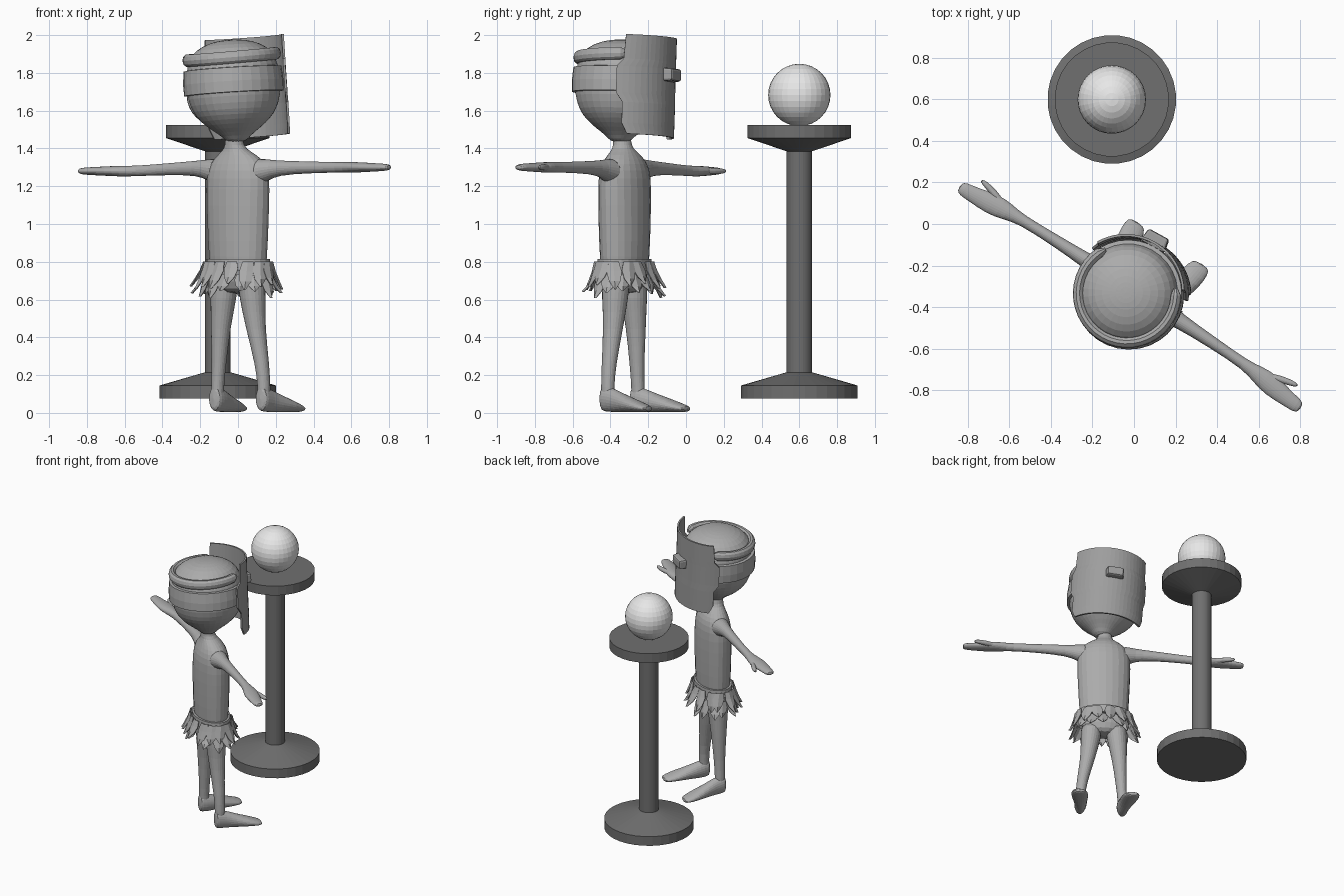
import bpy, bmesh, math, random
from mathutils import Matrix, Vector

if "Cube" in bpy.data.objects:
    bpy.data.objects.remove(bpy.data.objects["Cube"])
random.seed(4)


def material(name, v):
    m = bpy.data.materials.new(name)
    m.diffuse_color = (v, v, v, 1)
    m.use_nodes = True
    m.node_tree.nodes["Principled BSDF"].inputs["Base Color"].default_value = m.diffuse_color
    return m


SKIN = material("mid grey", 0.41)
SHIELD = material("shield grey", 0.34)
STONE = material("dark grey", 0.16)
PALE = material("pale grey", 0.8)

# figure stands turned; local +y is its forward direction
FIGURE = Matrix.Translation((0, -0.325, 0)) @ Matrix.Rotation(math.radians(-33), 4, 'Z')
# head leans a little sideways about its own pivot
HEAD = (FIGURE @ Matrix.Translation((-0.01, -0.025, 1.7))
        @ Matrix.Rotation(math.radians(4), 4, 'Z') @ Matrix.Rotation(math.radians(-4), 4, 'Y')
        @ Matrix.Translation((0, 0, -1.7)))


def finish(name, bm, mat, matrix=Matrix(), subsurf=0, solid=0.0):
    bmesh.ops.recalc_face_normals(bm, faces=bm.faces[:])
    me = bpy.data.meshes.new(name)
    bm.to_mesh(me)
    bm.free()
    me.materials.append(mat)
    ob = bpy.data.objects.new(name, me)
    bpy.context.collection.objects.link(ob)
    ob.matrix_world = matrix
    if solid:
        mod = ob.modifiers.new("thickness", 'SOLIDIFY')
        mod.thickness = solid
        mod.offset = 0
    if subsurf:
        mod = ob.modifiers.new("round", 'SUBSURF')
        mod.levels = mod.render_levels = subsurf
    return ob


def loft(name, axis, rings, mat, matrix=FIGURE, n=12, subsurf=1, caps=True):
    """Skin elliptical rings (x, y, z, half_a, half_b) set across an axis."""
    bm = bmesh.new()
    loops = []
    for x, y, z, a, b in rings:
        loop = []
        for i in range(n):
            t = 2 * math.pi * (i + 0.5) / n
            c, s = a * math.cos(t), b * math.sin(t)
            p = {'z': (x + c, y + s, z), 'x': (x, y + c, z + s), 'y': (x + c, y, z + s)}[axis]
            loop.append(bm.verts.new(p))
        loops.append(loop)
    for A, B in zip(loops, loops[1:]):
        for i in range(n):
            j = (i + 1) % n
            bm.faces.new((A[i], A[j], B[j], B[i]))
    if caps:
        bm.faces.new(loops[0])
        bm.faces.new(loops[-1])
    return finish(name, bm, mat, matrix, subsurf)


def lathe(name, profile, mat, matrix, n, subsurf=0):
    return loft(name, 'z', [(0, 0, z, r, r) for r, z in profile], mat, matrix, n, subsurf)


# pedestal and ball
SPOT = Matrix.Translation((-0.107, 0.6, 0))
lathe("pedestal", [(0.31, 0.075), (0.31, 0.145), (0.068, 0.215), (0.068, 1.385),
                   (0.275, 1.455), (0.275, 1.525)], STONE, SPOT, 32)
bm = bmesh.new()
bmesh.ops.create_uvsphere(bm, u_segments=32, v_segments=16, radius=0.165)
finish("ball", bm, PALE, SPOT @ Matrix.Translation((0, 0, 1.683)))

# torso with neck
loft("torso", 'z', [
    (0, 0, 0.63, 0.10, 0.06), (0, 0, 0.68, 0.165, 0.10), (0, 0, 0.82, 0.178, 0.117),
    (0, 0, 1.0, 0.187, 0.122), (0, 0, 1.2, 0.196, 0.122), (0, 0, 1.29, 0.188, 0.113),
    (0, 0, 1.345, 0.15, 0.09), (-0.005, -0.01, 1.385, 0.085, 0.065),
    (-0.01, -0.02, 1.41, 0.05, 0.05), (-0.01, -0.025, 1.48, 0.05, 0.05)], SKIN)

for s, side in ((-1, "left"), (1, "right")):
    dz = -0.02 if s < 0 else 0.0
    # arm running into a flat hand
    loft(side + "_arm", 'x', [
        (s * 0.10, 0, 1.27, 0.085, 0.085), (s * 0.18, 0, 1.285, 0.055, 0.06),
        (s * 0.25, 0, 1.297, 0.038, 0.04), (s * 0.45, 0, 1.3 + dz / 2, 0.03, 0.032),
        (s * 0.65, -0.005, 1.3 + dz, 0.025, 0.028), (s * 0.72, -0.01, 1.3 + dz, 0.045, 0.03),
        (s * 0.80, -0.018, 1.3 + dz, 0.057, 0.027), (s * 0.90, -0.03, 1.3 + dz, 0.040, 0.022),
        (s * 0.96, -0.034, 1.3 + dz, 0.036, 0.019), (s * 0.98, -0.034, 1.3 + dz, 0.022, 0.012)], SKIN)
    loft(side + "_thumb", 'x', [
        (s * 0.74, 0.0, 1.3 + dz, 0.02, 0.018), (s * 0.82, 0.03, 1.3 + dz, 0.02, 0.019),
        (s * 0.88, 0.044, 1.3 + dz, 0.016, 0.016), (s * 0.91, 0.048, 1.3 + dz, 0.008, 0.009)],
        SKIN, n=8)
    # leg
    ax = 0.165 if s > 0 else 0.13
    loft(side + "_leg", 'z', [
        (s * 0.085, 0, 0.72, 0.08, 0.085), (s * 0.09, 0, 0.62, 0.073, 0.073),
        (s * 0.11, 0, 0.45, 0.053, 0.055), (s * (ax - 0.01), 0, 0.25, 0.038, 0.04),
        (s * ax, 0, 0.13, 0.034, 0.036), (s * ax, 0, 0.05, 0.036, 0.04)], SKIN)
    # foot, sloping from ankle to broad toe
    loft(side + "_foot", 'y', [
        (s * ax, -0.04, 0.075, 0.03, 0.062), (s * ax, -0.02, 0.075, 0.042, 0.07),
        (s * ax, 0.035, 0.068, 0.045, 0.066), (s * (ax + 0.012), 0.10, 0.054, 0.05, 0.052),
        (s * (ax + 0.026), 0.19, 0.038, 0.064, 0.036), (s * (ax + 0.036), 0.265, 0.024, 0.057, 0.021),
        (s * (ax + 0.038), 0.29, 0.021, 0.038, 0.014)], SKIN)

# leaf skirt: waistband and two layers of curved leaves
loft("waistband", 'z', [(0, 0, z, a, b) for z, a, b in
                        ((0.755, 0.186, 0.125), (0.815, 0.184, 0.123))], SKIN, n=24, subsurf=0)
bm = bmesh.new()
for top, drop, count, flare in ((0.80, 0.13, 15, 0.055), (0.735, 0.11, 15, 0.045)):
    for i in range(count):
        t = 2 * math.pi * (i + random.uniform(-0.2, 0.2) + (0.5 if top < 0.78 else 0)) / count
        base = Vector((0.183 * math.cos(t), 0.122 * math.sin(t), top))
        out = Vector((math.cos(t) * 0.122, math.sin(t) * 0.183, 0)).normalized()
        across = Vector((-out.y, out.x, 0))
        o, d = flare * random.uniform(0.6, 1.5), drop * random.uniform(0.8, 1.15)
        lean = random.uniform(-0.025, 0.025)
        rows = []
        for u, w in ((0, 0.028), (0.35, 0.04), (0.7, 0.03), (1, 0.003)):
            mid = base + out * (0.006 + o * u ** 1.3) + across * lean * u - Vector((0, 0, d * u))
            rows.append([bm.verts.new(mid + across * w * k + out * (0.01 * (1 - abs(k))))
                         for k in (-1, 0, 1)])
        for A, B in zip(rows, rows[1:]):
            for k in (0, 1):
                bm.faces.new((A[k], A[k + 1], B[k + 1], B[k]))
finish("leaf_skirt", bm, SKIN, FIGURE, solid=0.006)

# head
lathe("head", [(0.05, 1.43), (0.075, 1.465), (0.135, 1.505), (0.19, 1.55), (0.228, 1.6),
               (0.252, 1.67), (0.258, 1.75), (0.248, 1.84), (0.222, 1.905),
               (0.16, 1.95), (0.08, 1.972), (0.02, 1.976)], SKIN, HEAD, 16, 1)
# broad head wrap
lathe("head_wrap", [(0.24, 1.69), (0.264, 1.692), (0.266, 1.75), (0.26, 1.822), (0.235, 1.825)],
      SKIN, HEAD, 32)


def arc_sheet(name, half, rows, mat, thick, cols=20):
    """Curved sheet about the head; rows are (radius, z, half_angle), 0 = forward."""
    bm = bmesh.new()
    grid = []
    for r, z, h in rows:
        grid.append([bm.verts.new((r * math.sin(a), r * math.cos(a), z)) for a in
                     (math.radians(half * h * (2 * i / cols - 1)) for i in range(cols + 1))])
    for A, B in zip(grid, grid[1:]):
        for i in range(cols):
            bm.faces.new((A[i], A[i + 1], B[i + 1], B[i]))
    return finish(name, bm, mat, HEAD, solid=thick)


# face shield, widest at the wrap
arc_sheet("face_shield", 60, [(0.279, 1.462, 0.9), (0.279, 1.52, 1.0), (0.279, 1.63, 1.0),
                              (0.278, 1.68, 1.12), (0.277, 1.82, 1.12), (0.277, 1.86, 1.0),
                              (0.277, 1.99, 0.97)], SHIELD, 0.012)

# padded strap round the back of the head
bm = bmesh.new()
loops = []
for i in range(29):
    a = math.radians(55 + 250 * i / 28)
    k = 0.35 if i in (0, 28) else 1
    cz = 1.885 + 0.012 * math.cos(a)
    loops.append([bm.verts.new(((0.236 + 0.026 * k * math.cos(q)) * math.sin(a),
                                (0.236 + 0.026 * k * math.cos(q)) * math.cos(a),
                                cz + 0.034 * k * math.sin(q)))
                  for q in (2 * math.pi * j / 10 for j in range(10))])
for A, B in zip(loops, loops[1:]):
    for j in range(10):
        bm.faces.new((A[j], A[(j + 1) % 10], B[(j + 1) % 10], B[j]))
bm.faces.new(loops[0])
bm.faces.new(loops[-1])
finish("head_strap", bm, SKIN, HEAD)

# block on the front of the shield
bm = bmesh.new()
bmesh.ops.create_cube(bm, size=1)
for v in bm.verts:
    k = 0.85 if v.co.y > 0 else 1
    v.co = Vector((v.co.x * 0.13 * k - 0.01, v.co.y * 0.07 + 0.29, v.co.z * 0.075 * k + 1.79))
bmesh.ops.bevel(bm, geom=bm.edges[:], offset=0.012, segments=2, affect='EDGES', profile=0.5)
finish("shield_block", bm, SHIELD, HEAD)
